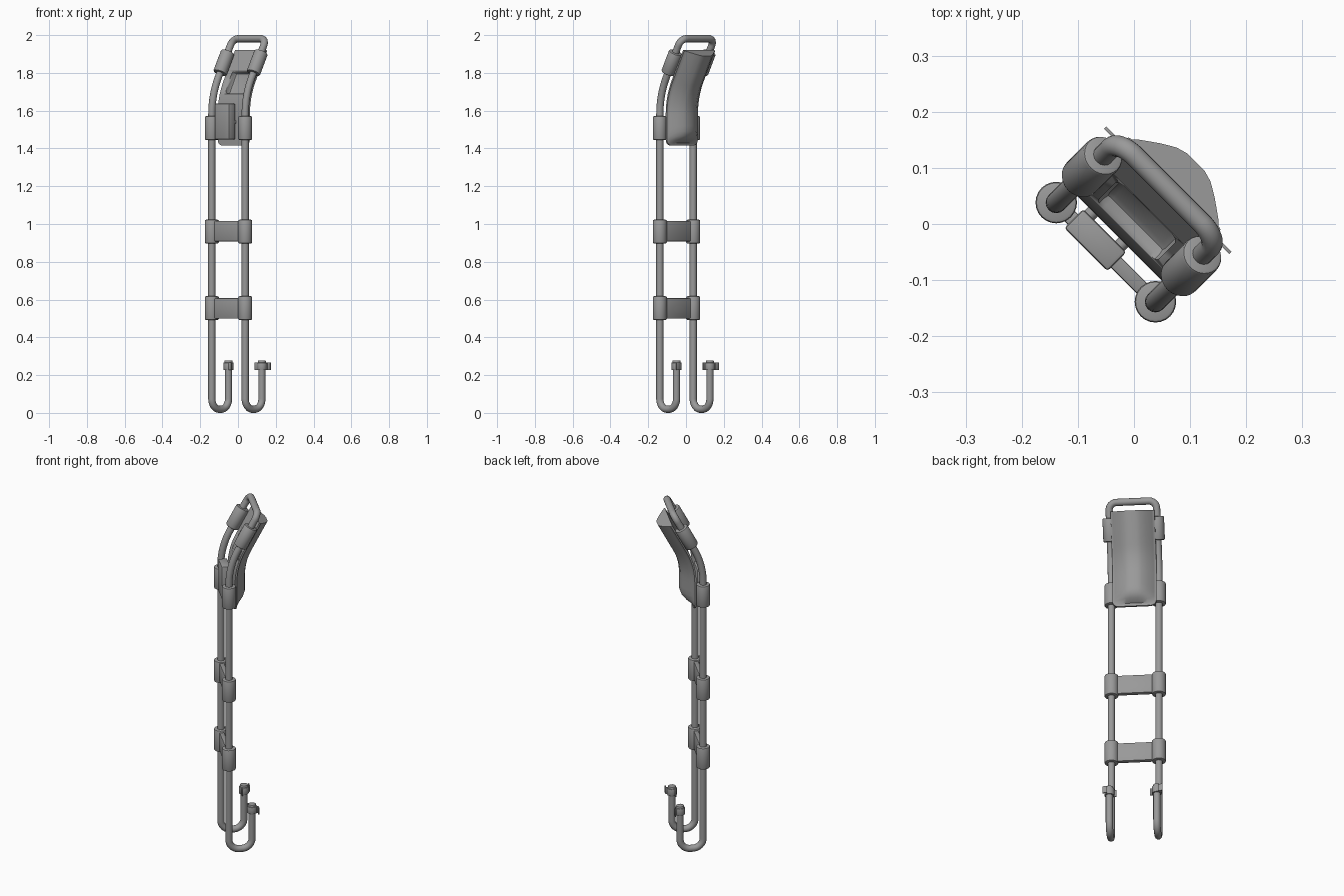
import bpy, bmesh
from math import sin, cos, radians, pi
from mathutils import Matrix, Vector

if "Cube" in bpy.data.objects:
    bpy.data.objects.remove(bpy.data.objects["Cube"])

TURN = Matrix.Rotation(radians(-45), 4, 'Z')   # the whole frame stands diagonally
HALF, BACK = 0.125, -0.071                     # rail spacing and depth
BEND_Z, BEND_R, LEAN = 1.58, 0.42, radians(28)

grey = bpy.data.materials.new("mid grey")
grey.use_nodes = True
grey.diffuse_color = (0.32, 0.32, 0.32, 1)
grey.node_tree.nodes["Principled BSDF"].inputs["Base Color"].default_value = grey.diffuse_color


def finish(name, bm, bevel=0):
    """Turn a bmesh into a shaded object."""
    mesh = bpy.data.meshes.new(name)
    bmesh.ops.recalc_face_normals(bm, faces=bm.faces)
    bm.transform(TURN)
    bm.to_mesh(mesh)
    bm.free()
    mesh.materials.append(grey)
    ob = bpy.data.objects.new(name, mesh)
    bpy.context.collection.objects.link(ob)
    bpy.ops.object.select_all(action='DESELECT')
    ob.select_set(True)
    bpy.context.view_layer.objects.active = ob
    if bevel:
        mod = ob.modifiers.new("soft_edges", 'BEVEL')
        mod.width, mod.segments = bevel, 2
        bpy.ops.object.modifier_apply(modifier=mod.name)
    bpy.ops.object.shade_smooth_by_angle(angle=radians(35))
    return ob


def box(name, lo, hi, bevel=0.004, matrix=Matrix()):
    bm = bmesh.new()
    bmesh.ops.create_cube(bm, size=1)
    lo, hi = Vector(lo), Vector(hi)
    size = hi - lo
    bm.transform(matrix @ Matrix.Translation((lo + hi) / 2) @ Matrix.Diagonal((*size, 1)))
    return finish(name, bm, bevel)


def cylinder(name, centre, radius, length, tilt=0, bevel=0.006):
    bm = bmesh.new()
    bmesh.ops.create_cone(bm, cap_ends=True, segments=24, radius1=radius, radius2=radius, depth=length)
    bm.transform(Matrix.Translation(centre) @ Matrix.Rotation(-tilt, 4, 'X'))
    return finish(name, bm, bevel)


def rail_at(s):
    """Depth, height and lean of the rail at length s."""
    a = min(max((s - BEND_Z) / BEND_R, 0), LEAN)
    rest = max(s - BEND_Z - BEND_R * LEAN, 0)
    y = BACK + BEND_R * (1 - cos(a)) + rest * sin(a)
    z = min(s, BEND_Z) + BEND_R * sin(a) + rest * cos(a)
    return y, z, a


def fillet(p, corner, q, r, steps=8):
    """Round a square or slanted corner."""
    p, corner, q = Vector(p), Vector(corner), Vector(q)
    a = corner + (p - corner).normalized() * r
    b = corner + (q - corner).normalized() * r
    mid = (a + b) / 2
    reach = (corner - mid).length
    half = (a - b).length / 2
    centre = mid - (corner - mid).normalized() * (half * half / reach)
    out = []
    for i in range(steps + 1):
        d = a.lerp(b, i / steps) - centre
        out.append(centre + d.normalized() * (a - centre).length)
    return out


def tube(name, points, radius, sides=16):
    bm = bmesh.new()
    rings = []
    for i, p in enumerate(points):
        t = (points[min(i + 1, len(points) - 1)] - points[max(i - 1, 0)]).normalized()
        if i == 0:
            n = Vector((1, 0, 0))
        n = (n - t * n.dot(t)).normalized()
        side = t.cross(n)
        rings.append([bm.verts.new(p + (n * cos(k * 2 * pi / sides) + side * sin(k * 2 * pi / sides)) * radius)
                      for k in range(sides)])
    skin(bm, rings)
    return finish(name, bm)


def skin(bm, rings):
    count = len(rings[0])
    for a, b in zip(rings, rings[1:]):
        for k in range(count):
            j = (k + 1) % count
            bm.faces.new((a[k], a[j], b[j], b[k]))
    bm.faces.new(rings[0][::-1])
    bm.faces.new(rings[-1])


# One continuous rail: hook, upright, lean, top bar, and back down
TOP = 1.981
top_y = rail_at(BEND_Z + BEND_R * LEAN)[0]
top_s = BEND_Z + BEND_R * LEAN + (TOP - rail_at(BEND_Z + BEND_R * LEAN)[1]) / cos(LEAN)
top_y = rail_at(top_s)[0]
tip, low, heel = (HALF, 0.054, 0.27), (HALF, 0.054, 0.019), (HALF, BACK, 0.019)
side = [Vector(tip)]
side += fillet(tip, low, heel, 0.055) + fillet(low, heel, (HALF, BACK, 1), 0.055)
for i in range(11):
    y, z, _ = rail_at(BEND_Z + BEND_R * LEAN * i / 10)
    side.append(Vector((HALF, y, z)))
side += fillet(side[-1], (HALF, top_y, TOP), (0, top_y, TOP), 0.04)
other = [Vector((-p.x, p.y, p.z)) for p in reversed(side)]
tube("rail_frame", side + other, 0.019)

# Collars, hook clips and tips on both sides
for sx, label in ((1, "left"), (-1, "right")):
    x = sx * HALF
    for z in (0.555, 0.96, 1.508):
        cylinder(f"collar_{label}", (x, BACK, z), 0.037, 0.125)
    y, z, a = rail_at(1.872)
    cylinder(f"upper_collar_{label}", (x, y, z), 0.037, 0.125, a)
    cylinder(f"hook_tip_{label}", (x, 0.054, 0.262), 0.021, 0.032, bevel=0.004)
    cylinder(f"clip_ring_{label}", (x, 0.054, 0.246), 0.026, 0.04, bevel=0.002)
    for part, u0, u1, v0, v1 in (("arm", 0.134, 0.139, 0.05, 0.085),
                                 ("outer_flap", 0.134, 0.158, 0.082, 0.088),
                                 ("inner_flap", 0.088, 0.125, 0.036, 0.042)):
        us = sorted((sx * u0, sx * u1))
        box(f"clip_{part}_{label}", (us[0], v0, 0.226), (us[1], v1, 0.266), 0.001)

# Rungs between the collars
for z in (0.553, 0.962):
    box("rung", (-0.11, BACK - 0.013, z - 0.054), (0.11, BACK + 0.013, z + 0.054))

# Control box with its two pegs
box("control_box", (-0.083, -0.093, 1.447), (0.026, -0.045, 1.637), 0.006)
for u in (-0.067, 0.01):
    cylinder("box_peg", (u, -0.039, 1.54), 0.012, 0.03, radians(90), 0.002)

# Backrest: rim and padded bulge lofted along the leaning rails
START, END = 1.415, 1.967
stations = [(START, 0.085, 0), (1.419, 0.1, 0), (1.43, 0.111, 0.05), (1.445, 0.116, 0.55),
            (1.465, 0.116, 0.85), (1.49, 0.116, 1)]
stations += [(1.49 + (END - 1.49) * i / 16, 0.116, 1) for i in range(1, 17)]
bm = bmesh.new()
rings = []
for s, w, puff in stations:
    y, z, a = rail_at(s)
    half = [(w, 0.035), (w, 0.044), (w - 0.007, 0.046), (w - 0.014, 0.046 + 0.008 * puff),
            (w * 0.6, 0.046 + 0.034 * puff), (w * 0.37, 0.046 + 0.052 * puff),
            (w * 0.18, 0.046 + 0.059 * puff)]
    ring = half + [(-u, d) for u, d in reversed(half)]
    rings.append([bm.verts.new((u, y + d * cos(a), z - d * sin(a))) for u, d in ring])
skin(bm, rings)
backrest = finish("backrest", bm)

# Grip recess in the rear of the backrest
y, z, a = rail_at(1.775)
place = Matrix.Translation((0, y, z)) @ Matrix.Rotation(-a, 4, 'X')
cutter = box("grip_cutter", (-0.075, 0, -0.066), (0.075, 0.07, 0.066), 0.016, place)
cutter.hide_render = True
cut = backrest.modifiers.new("grip_recess", 'BOOLEAN')
cut.operation, cut.object, cut.solver = 'DIFFERENCE', cutter, 'EXACT'
bpy.context.view_layer.objects.active = backrest
bpy.ops.object.modifier_apply(modifier=cut.name)
bpy.data.objects.remove(cutter)
